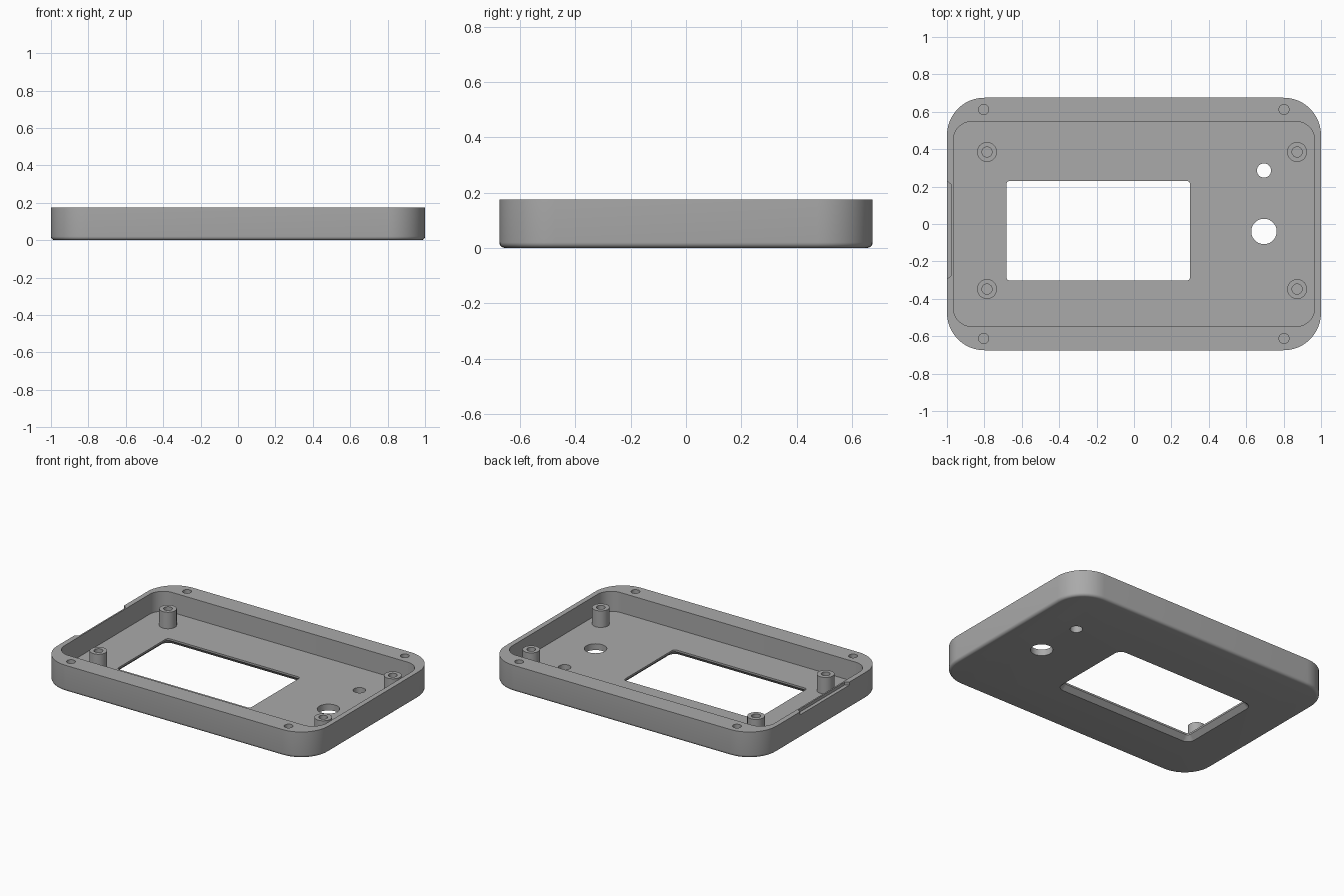
import bpy, bmesh
from math import cos, sin, pi, radians

if "Cube" in bpy.data.objects:
    bpy.data.objects.remove(bpy.data.objects["Cube"], do_unlink=True)

HEIGHT, FLOOR, POST_TOP = 0.175, 0.042, 0.152

grey = bpy.data.materials.new("plain grey")
grey.use_nodes = True
grey.diffuse_color = (0.4, 0.4, 0.4, 1)
grey.node_tree.nodes["Principled BSDF"].inputs["Base Color"].default_value = (0.4, 0.4, 0.4, 1)


def rounded_rect(x0, x1, y0, y1, r, grow=0.0, steps=12):
    """Outline with round corners, offset outward by grow."""
    pts = []
    corners = [(x1 - r, y1 - r), (x0 + r, y1 - r), (x0 + r, y0 + r), (x1 - r, y0 + r)]
    for i, (cx, cy) in enumerate(corners):
        for k in range(steps + 1):
            a = pi / 2 * (i + k / steps)
            pts.append((cx + (r + grow) * cos(a), cy + (r + grow) * sin(a)))
    return pts


def circle(x, y, r, n=40):
    return [(x + r * cos(2 * pi * k / n), y + r * sin(2 * pi * k / n)) for k in range(n)]


def loft(name, sections, closed=False):
    """Solid through stacked (outline, z) sections; closed joins last to first."""
    bm = bmesh.new()
    rings = [[bm.verts.new((x, y, z)) for x, y in pts] for pts, z in sections]
    n = len(rings[0])
    pairs = list(zip(rings, rings[1:] + rings[:1] if closed else rings[1:]))
    for a, b in pairs:
        for i in range(n):
            j = (i + 1) % n
            bm.faces.new((a[i], a[j], b[j], b[i]))
    if not closed:
        bm.faces.new(rings[0][::-1])
        bm.faces.new(rings[-1])
    bmesh.ops.recalc_face_normals(bm, faces=bm.faces)
    mesh = bpy.data.meshes.new(name)
    bm.to_mesh(mesh)
    bm.free()
    mesh.materials.append(grey)
    obj = bpy.data.objects.new(name, mesh)
    bpy.context.collection.objects.link(obj)
    return obj


def prism(name, pts, z0, z1):
    return loft(name, [(pts, z0), (pts, z1)])


def smooth(obj):
    bpy.ops.object.select_all(action="DESELECT")
    obj.select_set(True)
    bpy.context.view_layer.objects.active = obj
    bpy.ops.object.shade_smooth_by_angle(angle=radians(30))


# Outer shell with a small rounded bottom edge
FILLET = 0.02
outer = (-1, 1, -0.675, 0.675, 0.2)
sections = []
for k in range(6):
    a = pi / 2 * k / 5
    sections.append((rounded_rect(*outer, grow=-FILLET * (1 - sin(a))), FILLET * (1 - cos(a))))
sections.append((rounded_rect(*outer), HEIGHT))
case = loft("case_shell", sections)

# Cutters: cavity, flared window, floor holes, rim screw holes, side recess
window = (-0.682, 0.3, -0.303, 0.231, 0.02)
flare = [(0.04, -0.01), (0.0, 0.03), (0.0, FLOOR + 0.02)]
cutters = [
    prism("cavity_cutter", rounded_rect(-0.966, 0.966, -0.548, 0.548, 0.1), FLOOR, 0.3),
    loft("window_cutter", [(rounded_rect(*window, grow=g), z) for g, z in flare]),
    prism("large_hole_cutter", circle(0.695, -0.04, 0.068), -0.1, 0.1),
    prism("small_hole_cutter", circle(0.695, 0.286, 0.038), -0.1, 0.1),
    prism("recess_cutter", [(-1.01, -0.303), (-0.976, -0.275), (-0.976, 0.21), (-1.01, 0.238)],
          HEIGHT - 0.02, 0.3),
]
for x in (-0.804, 0.802):
    for y in (-0.612, 0.612):
        cutters.append(prism("screw_hole_cutter", circle(x, y, 0.027, 24), 0.06, 0.3))

bpy.context.view_layer.objects.active = case
for cutter in cutters:
    mod = case.modifiers.new(cutter.name, "BOOLEAN")
    mod.operation = "DIFFERENCE"
    mod.solver = "EXACT"
    mod.object = cutter
    cutter.hide_render = True
    bpy.ops.object.modifier_apply(modifier=mod.name)
for cutter in cutters:
    bpy.data.objects.remove(cutter, do_unlink=True)
smooth(case)

# Hollow mounting posts standing on the floor
for side, x in (("right", -0.786), ("left", 0.872)):
    for end, y in (("front", -0.348), ("back", 0.385)):
        wall, bore = circle(x, y, 0.053), circle(x, y, 0.027)
        base = FLOOR - 0.004
        smooth(loft(f"{end}_{side}_post",
                    [(wall, base), (wall, POST_TOP), (bore, POST_TOP), (bore, base)], closed=True))
